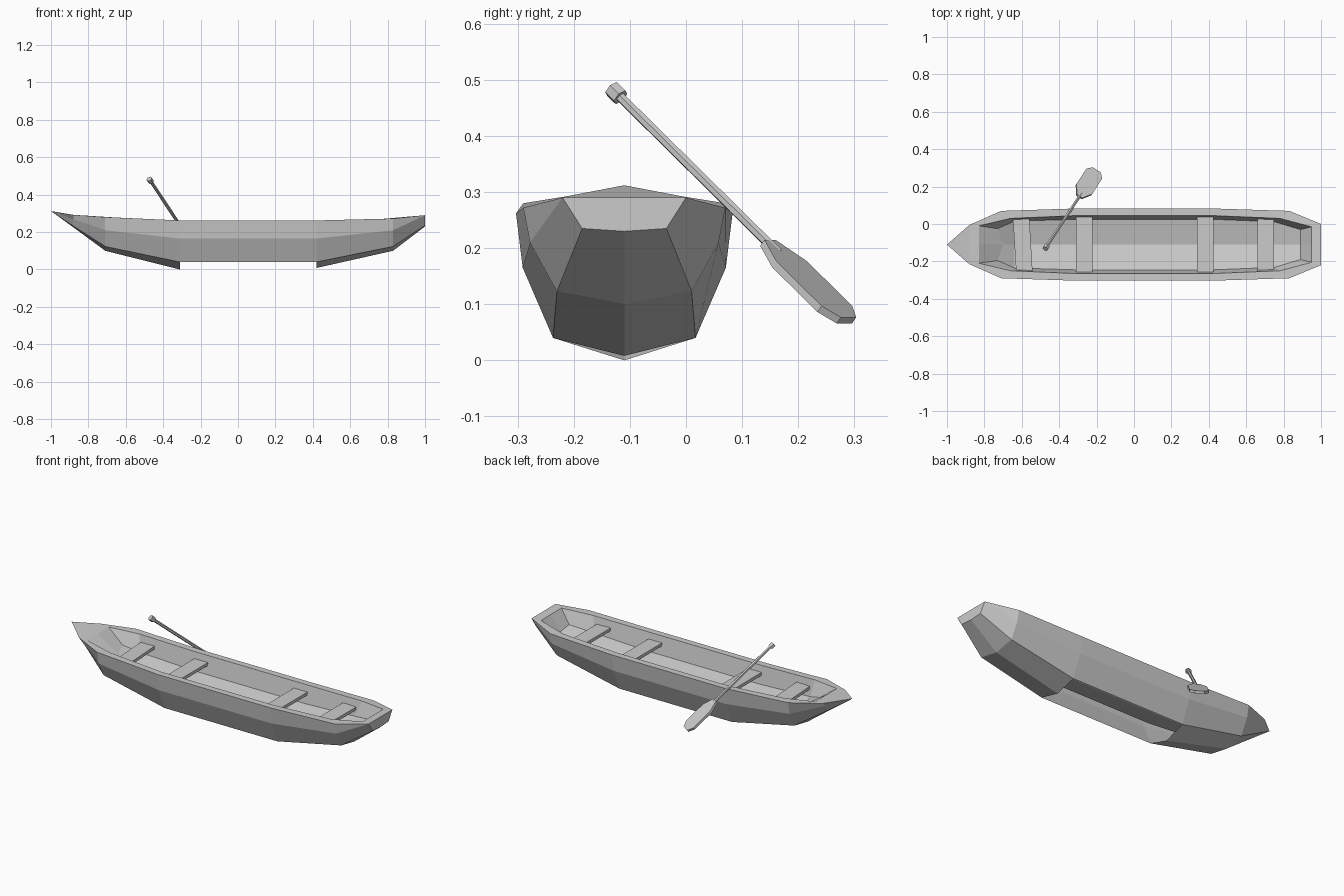
import bpy, bmesh
from mathutils import Vector, Matrix

if "Cube" in bpy.data.objects:
    bpy.data.objects.remove(bpy.data.objects["Cube"])

CY = -0.11  # boat centreline


def finish(name, bm):
    bmesh.ops.remove_doubles(bm, verts=bm.verts, dist=1e-4)
    bmesh.ops.recalc_face_normals(bm, faces=bm.faces)
    me = bpy.data.meshes.new(name)
    bm.to_mesh(me)
    bm.free()
    ob = bpy.data.objects.new(name, me)
    bpy.context.collection.objects.link(ob)
    return ob


# Hull: lengthwise lines lofted between stations, bow to stern
X = [-0.88, -0.71, -0.31, 0.42, 0.83, 1.0]
XR = [-0.83, -0.66, -0.31, 0.42, 0.78, 0.95]
XF = [-0.73, -0.64, -0.31, 0.42, 0.75, 0.89]
XC = [-0.70, -0.64, -0.31, 0.42, 0.75, 0.89]


def line(xs, halves, zs):
    return [Vector(p) for p in zip(xs, halves, zs)]


keel = line(X, [0] * 6, [0.225, 0.10, 0.0, 0.008, 0.10, 0.23])
chine = line(X, [0.055, 0.12, 0.127, 0.127, 0.12, 0.075], [0.232, 0.123, 0.04, 0.04, 0.123, 0.235])
middle = line(X, [0.08, 0.168, 0.181, 0.181, 0.168, 0.11], [0.268, 0.21, 0.165, 0.165, 0.21, 0.29])
gunwale = line(X, [0.105, 0.18, 0.193, 0.193, 0.18, 0.11], [0.292, 0.28, 0.262, 0.262, 0.272, 0.29])
rim = line(XR, [0.10, 0.14, 0.155, 0.155, 0.14, 0.095], [0.288, 0.278, 0.262, 0.262, 0.271, 0.285])
edge = line(XF, [0.085, 0.125, 0.135, 0.135, 0.122, 0.08], [0.215, 0.18, 0.16, 0.16, 0.18, 0.21])
floor = line(XC, [0] * 6, [0.205, 0.15, 0.13, 0.13, 0.15, 0.20])
lines = [keel, chine, middle, gunwale, rim, edge, floor]
tip = Vector((-1, 0, 0.312))

bm = bmesh.new()


def face(pts):
    for s in (1, -1):
        bm.faces.new([bm.verts.new((p.x, CY + s * p.y, p.z)) for p in pts][::s])


def mid(p):
    return Vector((p.x, 0, p.z))


for a, b in zip(lines, lines[1:]):
    for i in range(5):
        if a is keel and i == 2:
            continue  # open bottom amidships
        face([a[i], a[i + 1], b[i + 1], b[i]])
# Bow point and deck
for a, b in zip(lines[:3], lines[1:4]):
    face([tip, a[0], b[0]])
face([tip, gunwale[0], mid(gunwale[0])])
# Transom, end decks and inner end walls
face([keel[5], chine[5], gunwale[5], mid(gunwale[5])])
for i in (0, 5):
    face([gunwale[i], rim[i], mid(rim[i]), mid(gunwale[i])])
    face([rim[i], edge[i], floor[i], mid(rim[i])])
finish("hull", bm)

# Seats
for x, half, z, skew in [(-0.595, 0.138, 0.235, -0.06), (-0.265, 0.148, 0.225, 0),
                         (0.38, 0.148, 0.225, 0), (0.705, 0.138, 0.23, 0)]:
    bm = bmesh.new()
    bmesh.ops.create_cube(bm, size=1)
    bmesh.ops.scale(bm, vec=(0.088, half * 2, 0.018), verts=bm.verts)
    for v in bm.verts:
        v.co.x += skew * v.co.y
    bmesh.ops.translate(bm, vec=(x, CY, z - 0.009), verts=bm.verts)
    finish("seat", bm)

# Paddle frame: z along the shaft, x across the blade
top = Vector((-0.47, -0.125, 0.477))
d = Vector((0.265, 0.405, -0.4)).normalized()
w = Vector((d.y, -d.x, 0)).normalized()
n = d.cross(w)
frame = Matrix.Translation(top) @ Matrix((w, n, d)).transposed().to_4x4()


def rod(name, r, t0, t1, sides):
    bm = bmesh.new()
    bmesh.ops.create_cone(bm, cap_ends=True, segments=sides, radius1=r, radius2=r, depth=t1 - t0)
    bmesh.ops.translate(bm, vec=(0, 0, (t0 + t1) / 2), verts=bm.verts)
    bmesh.ops.transform(bm, matrix=frame, verts=bm.verts)
    finish(name, bm)


rod("paddle_knob", 0.016, -0.011, 0.013, 6)
rod("paddle_shaft", 0.009, 0.0, 0.45, 6)

# Paddle blade
bm = bmesh.new()
outline = [(0.018, 0.42), (0.05, 0.48), (0.05, 0.605), (0.025, 0.637)]
pts = outline + [(-a, t) for a, t in reversed(outline)]
f = bm.faces.new([bm.verts.new((a, -0.007, t)) for a, t in pts])
ext = bmesh.ops.extrude_face_region(bm, geom=[f])
bmesh.ops.translate(bm, vec=(0, 0.014, 0), verts=[g for g in ext["geom"] if isinstance(g, bmesh.types.BMVert)])
bmesh.ops.transform(bm, matrix=frame, verts=bm.verts)
finish("paddle_blade", bm)
